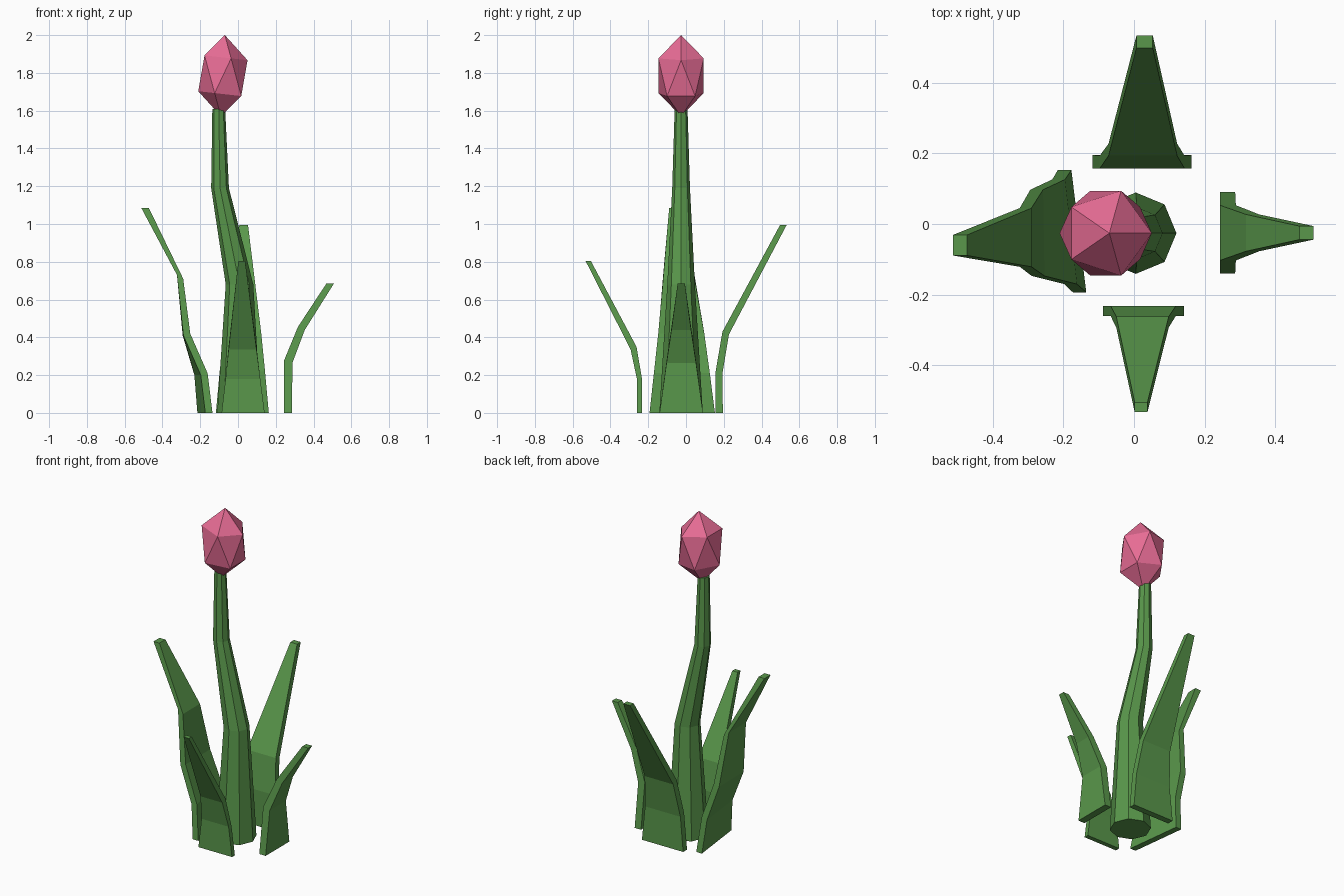
import bpy, bmesh, math
from mathutils import Matrix, Vector

if "Cube" in bpy.data.objects:
    bpy.data.objects.remove(bpy.data.objects["Cube"])


def material(name, rgb):
    m = bpy.data.materials.new(name)
    m.diffuse_color = (*rgb, 1)
    m.use_nodes = True
    m.node_tree.nodes["Principled BSDF"].inputs["Base Color"].default_value = m.diffuse_color
    return m


GREEN = material("leaf_green", (0.10, 0.31, 0.07))
PINK = material("petal_pink", (0.80, 0.15, 0.30))


def finish(bm, name, mat):
    bmesh.ops.recalc_face_normals(bm, faces=bm.faces[:])
    me = bpy.data.meshes.new(name)
    bm.to_mesh(me)
    bm.free()
    me.materials.append(mat)
    ob = bpy.data.objects.new(name, me)
    bpy.context.collection.objects.link(ob)
    return ob


def loft(name, rings, mat):
    """Bridge equal-length rings of points and cap both ends."""
    bm = bmesh.new()
    loops = [[bm.verts.new(p) for p in ring] for ring in rings]
    n = len(loops[0])
    for a, b in zip(loops, loops[1:]):
        for i in range(n):
            j = (i + 1) % n
            bm.faces.new((a[i], a[j], b[j], b[i]))
    bm.faces.new(loops[0])
    bm.faces.new(loops[-1])
    return finish(bm, name, mat)


def leaf(name, angle, rows):
    """rows: inner distance, outer distance, inner z, outer z, half width, side shift, skew."""
    turn = Matrix.Rotation(math.radians(angle), 4, 'Z')
    rings = []
    for r0, r1, z0, z1, w, c, k in rows:
        ring = [(r0 - k, c - w, z0), (r1 - k, c - w, z1),
                (r1 + k, c + w, z1), (r0 + k, c + w, z0)]
        rings.append([turn @ Vector(p) for p in ring])
    loft(name, rings, GREEN)


# Stem: tapering bent octagonal tube
stem = [(0.005, 0.0, 0.115), (0.008, 0.68, 0.073), (-0.095, 1.19, 0.047), (-0.102, 1.61, 0.034)]
loft("stem", [[(x + r * math.cos(i * math.pi / 4), -0.026 + r * math.sin(i * math.pi / 4), z)
               for i in range(8)] for x, z, r in stem], GREEN)

# Four bent, tapering leaves
leaf("right_leaf", 0, [
    (0.243, 0.286, 0, 0, 0.115, -0.025, 0),
    (0.243, 0.288, 0.275, 0.265, 0.078, -0.025, 0),
    (0.317, 0.354, 0.455, 0.44, 0.052, -0.025, 0),
    (0.468, 0.508, 0.685, 0.685, 0.019, -0.025, 0)])
leaf("back_leaf", 90, [
    (0.157, 0.195, 0, 0, 0.140, -0.023, 0),
    (0.157, 0.193, 0.22, 0.21, 0.120, -0.023, 0),
    (0.193, 0.227, 0.43, 0.415, 0.097, -0.025, 0),
    (0.498, 0.533, 0.995, 0.995, 0.023, -0.030, 0)])
leaf("left_leaf", 180, [
    (0.156, 0.194, 0, 0, 0.173, 0.020, -0.021),
    (0.178, 0.214, 0.21, 0.20, 0.148, 0.022, -0.017),
    (0.255, 0.291, 0.42, 0.41, 0.122, 0.025, -0.002),
    (0.290, 0.323, 0.71, 0.73, 0.083, 0.038, 0),
    (0.472, 0.512, 1.085, 1.085, 0.029, 0.060, 0)])
leaf("front_leaf", 270, [
    (0.232, 0.260, 0, 0, 0.114, 0.027, 0),
    (0.232, 0.260, 0.175, 0.18, 0.092, 0.026, 0),
    (0.262, 0.293, 0.35, 0.335, 0.074, 0.024, 0),
    (0.504, 0.532, 0.805, 0.805, 0.018, 0.020, 0)])

# Flower bud: slightly tilted, stretched icosahedron
bm = bmesh.new()
bmesh.ops.create_icosphere(bm, subdivisions=1, radius=0.141)
place = (Matrix.Translation((-0.08, -0.026, 1.785)) @ Matrix.Diagonal((1, 1, 1.53, 1))
         @ Matrix.Rotation(math.radians(4.2), 4, 'Y'))
bm.transform(place)
finish(bm, "flower_bud", PINK)
